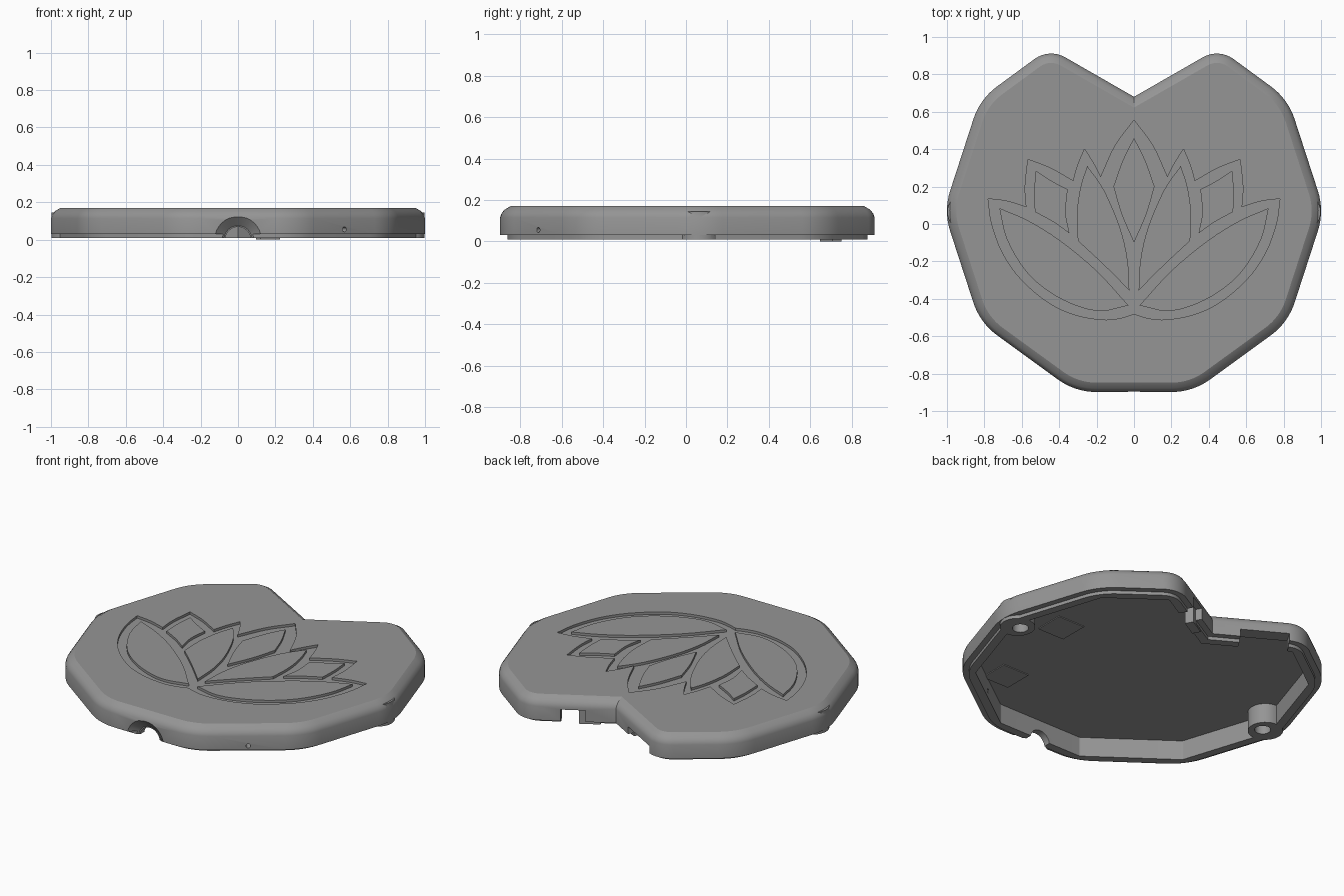
import bpy, bmesh, math
from mathutils import Vector, Matrix

if "Cube" in bpy.data.objects:
    bpy.data.objects.remove(bpy.data.objects["Cube"])

grey = bpy.data.materials.new("grey plastic")
grey.diffuse_color = (0.3, 0.3, 0.3, 1)
grey.use_nodes = True
grey.node_tree.nodes["Principled BSDF"].inputs["Base Color"].default_value = grey.diffuse_color
TOP, CEIL, GROOVE = 0.17, 0.13, 0.155


def make(name, bm):
    bmesh.ops.recalc_face_normals(bm, faces=bm.faces[:])
    me = bpy.data.meshes.new(name)
    bm.to_mesh(me)
    bm.free()
    me.materials.append(grey)
    ob = bpy.data.objects.new(name, me)
    bpy.context.collection.objects.link(ob)
    return ob


def prism(name, pts, z0, z1):
    bm = bmesh.new()
    lo = [bm.verts.new((x, y, z0)) for x, y in pts]
    hi = [bm.verts.new((x, y, z1)) for x, y in pts]
    bm.faces.new(lo[::-1])
    bm.faces.new(hi)
    for i in range(len(pts)):
        j = (i + 1) % len(pts)
        bm.faces.new((lo[i], lo[j], hi[j], hi[i]))
    return make(name, bm)


def cone(name, a, b, r1, r2, n=32):
    a, b = Vector(a), Vector(b)
    bm = bmesh.new()
    rot = (b - a).to_track_quat('Z', 'Y').to_matrix().to_4x4()
    bmesh.ops.create_cone(bm, cap_ends=True, segments=n, radius1=r1, radius2=r2,
                          depth=(b - a).length, matrix=Matrix.Translation((a + b) / 2) @ rot)
    return make(name, bm)


def box(name, centre, size, angle=0):
    bm = bmesh.new()
    m = (Matrix.Translation(centre) @ Matrix.Rotation(angle, 4, 'Z')
         @ Matrix.Diagonal((*size, 1)))
    bmesh.ops.create_cube(bm, size=1, matrix=m)
    return make(name, bm)


def boolean(ob, tool, op='DIFFERENCE'):
    mod = ob.modifiers.new("cut", 'BOOLEAN')
    mod.operation, mod.solver, mod.object = op, 'EXACT', tool
    bpy.context.view_layer.objects.active = ob
    bpy.ops.object.modifier_apply(modifier=mod.name)
    bpy.data.objects.remove(tool)


# Leaf outline: decagon with a V notch at the back, offset and rounded
CY, R = 0.07, 1.018
ring = [(R * math.cos(math.radians(a)), CY + R * math.sin(math.radians(a)))
        for a in (-72, -36, 0, 36)]
right = ring + [(0.453, 0.94)]
SHARP = [Vector(p) for p in right + [(0, 0.68)] + [(-x, y) for x, y in right[::-1]]]
RADII = [0.35] * 4 + [0.15, 0, 0.15] + [0.35] * 4


def outline(inset, inner=False, steps=8):
    n, out = len(SHARP), []
    for i in range(n):
        p, q, s = SHARP[i - 1], SHARP[i], SHARP[(i + 1) % n]
        d1, d2 = (q - p).normalized(), (s - q).normalized()
        n1, n2 = Vector((-d1.y, d1.x)), Vector((-d2.y, d2.x))
        mitre = (n1 + n2) / (1 + n1.dot(n2))
        if RADII[i] == 0:
            out.append(q + mitre * inset)
            continue
        r = 0.02 if inner else RADII[i] - inset
        c = q + mitre * (inset + r)
        a1, turn = math.atan2(-n1.y, -n1.x), d1.angle(d2)
        for k in range(steps + 1):
            a = a1 + turn * k / steps
            out.append(c + r * Vector((math.cos(a), math.sin(a))))
    return out


# Hollow shell: ceiling, inner wall, lip, step, outer wall, rounded top edge
profile = [(0.085, CEIL, 1), (0.085, 0.01, 1), (0.035, 0.01, 0), (0.035, 0.03, 0),
           (0, 0.03, 0), (0, 0.115, 0), (0.006, 0.133, 0), (0.02, 0.152, 0), (0.05, TOP, 0)]
bm = bmesh.new()
rings = [[bm.verts.new((p.x, p.y, z)) for p in outline(i, bool(inn))] for i, z, inn in profile]
bm.faces.new(rings[0])
bm.faces.new(rings[-1])
for a, b in zip(rings, rings[1:]):
    for i in range(len(a)):
        j = (i + 1) % len(a)
        bm.faces.new((a[i], a[j], b[j], b[i]))
shell = make("leaf_shell", bm)

# Screw bosses at both sides
for s in (-1, 1):
    boolean(shell, cone("boss", (s * .9, .065, .01), (s * .9, .065, .145), .098, .098), 'UNION')
    boolean(shell, cone("screw_hole", (s * .88, .065, -.02), (s * .88, .065, .1), .045, .045))

# Flared cable opening at the front
boolean(shell, cone("cable_flare", (0, -.92, 0), (0, -.855, 0), .15, .075))
boolean(shell, cone("cable_hole", (0, -.95, 0), (0, -.7, 0), .068, .068))

# Small side hole
a = math.radians(-54)
d = Vector((math.cos(a), math.sin(a), 0))
c = Vector((0, CY, .055))
boolean(shell, cone("side_hole", c + d * .8, c + d * 1.05, .013, .013, 16))


# Openings in the notch walls
def notch_cut(x0, x1, top):
    xm, s = (x0 + x1) / 2, 1 if x0 > 0 else -1
    ang = s * math.radians(30)
    y = .68 + abs(xm) * math.tan(math.radians(30))
    boolean(shell, box("notch_cut", (xm + s * .02, y - .04, top / 2 - .05),
                       ((x1 - x0) / math.cos(ang), .16, top + .1), ang))


notch_cut(.15, .27, .1)
notch_cut(.06, .15, .06)
notch_cut(-.38, -.14, .075)


# Lotus groove with raised petals
def mirrored(pts):
    return [(-x, y) for x, y in pts[::-1]]


def smooth(pts, corners, n=4):
    """Closed curve through the points, keeping the listed corners sharp."""
    out, m = [], len(pts)
    P = [Vector(p) for p in pts]
    for i in range(m):
        a, b = P[i], P[(i + 1) % m]
        ta = (b - a) if i in corners else (b - P[i - 1]) / 2
        tb = (b - a) if (i + 1) % m in corners else (P[(i + 2) % m] - a) / 2
        for k in range(n):
            t = k / n
            v = (a * (2*t**3 - 3*t*t + 1) + ta * (t**3 - 2*t*t + t)
                 + b * (3*t*t - 2*t**3) + tb * (t**3 - t*t))
            out.append((v.x, v.y))
    return out


half = [(0, -.48), (.06, -.5), (.15, -.512), (.3, -.49), (.45, -.425), (.6, -.3), (.7, -.16),
        (.76, 0), (.78, .135), (.68, .122), (.575, .09), (.582, .2), (.567, .345),
        (.45, .3), (.325, .23), (.3, .315), (.265, .4), (.22, .33), (.178, .25),
        (.1, .42), (0, .555)]
contour = half + mirrored(half[1:-1])
sharp = {0, 8, 10, 12, 14, 16, 18, 20}
sharp |= {(40 - i) % 40 for i in sharp}
boolean(shell, prism("lotus_groove", smooth(contour, sharp), GROOVE, TOP + .05))

petals = {
    "second_petal": ([(.25, .31), (.16, .18), (.075, -.02), (.035, -.19), (.025, -.355),
                      (.16, -.22), (.3, -.09), (.305, .06), (.285, .2)], {0, 4, 6}),
    "third_petal": ([(.525, .285), (.44, .23), (.355, .185), (.365, .06), (.345, -.05),
                     (.43, .01), (.53, .065), (.533, .18)], {0, 2, 4, 6}),
    "low_petal": ([(.72, .085), (.57, .02), (.4, -.085), (.2, -.25), (.03, -.435),
                   (.17, -.465), (.3, -.44), (.45, -.365), (.58, -.25), (.68, -.08)], {0, 4}),
}
parts = [shell]
for name, (pts, keep) in petals.items():
    curve = smooth(pts, keep)
    parts.append(prism(name + "_right", curve, GROOVE - .005, TOP))
    parts.append(prism(name + "_left", mirrored(curve), GROOVE - .005, TOP))
mid = [(0, -.1), (.065, .05), (.11, .2), (.06, .34), (0, .46)]
parts.append(prism("middle_petal", smooth(mid + mirrored(mid[1:-1]), {0, 2, 4, 6}), GROOVE - .005, TOP))

# Locating tab beside the notch and thin pads on the ceiling
parts.append(box("notch_tab", (.16, .7, .07), (.12, .05, .14), math.radians(30)))
parts.append(box("ceiling_pad", (.58, .06, CEIL - .002), (.18, .18, .006)))
parts.append(box("front_pad", (.47, -.55, CEIL - .002), (.18, .18, .006)))

for ob in parts:
    bpy.ops.object.select_all(action='DESELECT')
    ob.select_set(True)
    bpy.context.view_layer.objects.active = ob
    bpy.ops.object.shade_smooth_by_angle(angle=math.radians(28))
